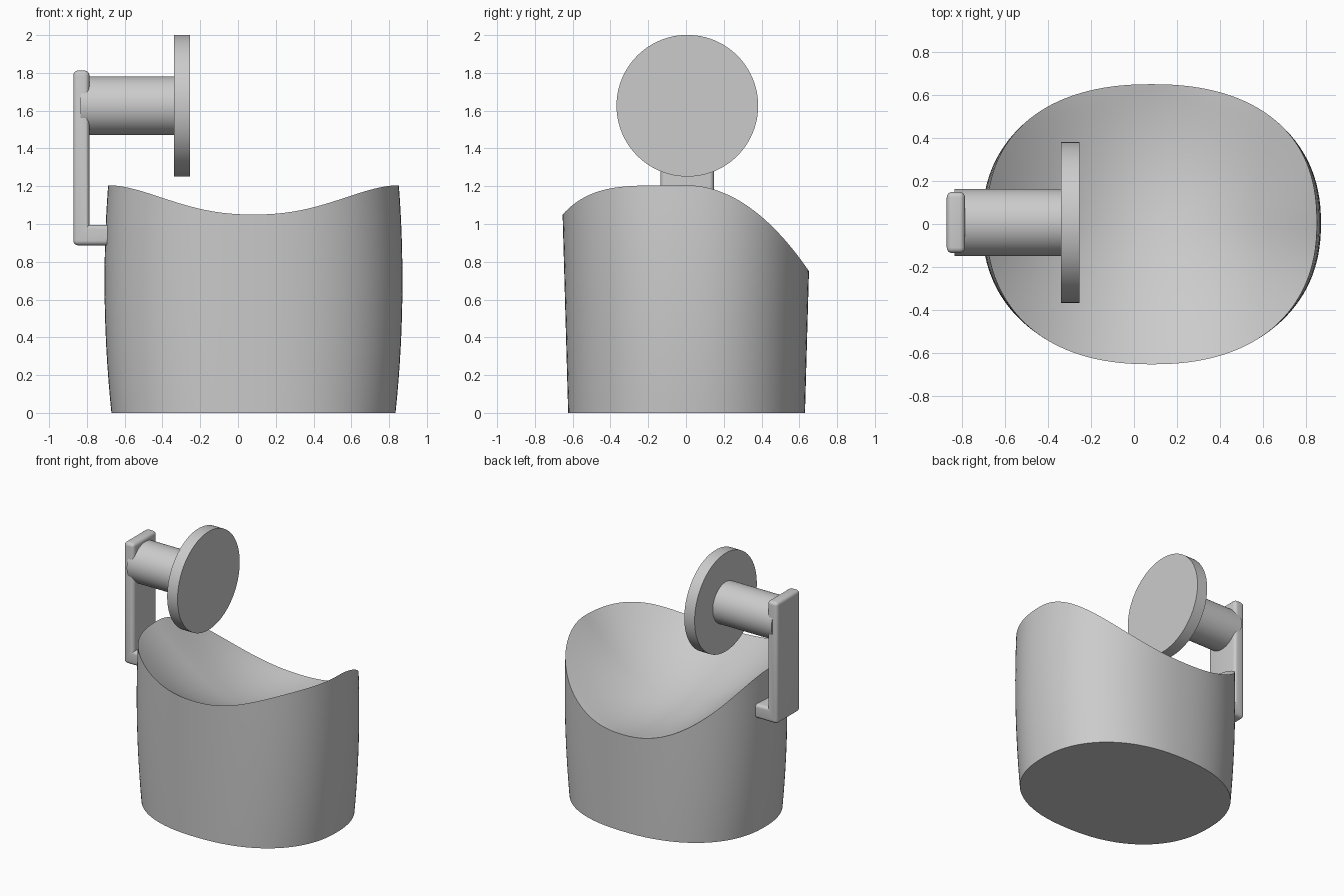
import bpy, bmesh, math
from mathutils import Matrix

if "Cube" in bpy.data.objects:
    bpy.data.objects.remove(bpy.data.objects["Cube"])

grey = bpy.data.materials.new("plain_grey")
grey.use_nodes = True
COLOUR = (0.6, 0.6, 0.6, 1)
grey.diffuse_color = COLOUR
grey.node_tree.nodes["Principled BSDF"].inputs["Base Color"].default_value = COLOUR


def finish(name, bm):
    bmesh.ops.recalc_face_normals(bm, faces=bm.faces)
    mesh = bpy.data.meshes.new(name)
    bm.to_mesh(mesh)
    bm.free()
    mesh.materials.append(grey)
    obj = bpy.data.objects.new(name, mesh)
    bpy.context.collection.objects.link(obj)
    bpy.ops.object.select_all(action="DESELECT")
    obj.select_set(True)
    bpy.context.view_layer.objects.active = obj
    bpy.ops.object.shade_smooth_by_angle(angle=math.radians(35))


# Body: rounded oval wall, slightly barrelled, with a deep dished top
POWER = 2.25
CENTRE_X, CENTRE_Y = 0.082, 0.003
DISH_SAG = 0.14
SEGMENTS, WALL_RINGS, DISH_RINGS = 128, 14, 24


def oval(angle):
    def soften(v):
        return math.copysign(abs(v) ** (2 / POWER), v)
    return soften(math.cos(angle)), soften(math.sin(angle))


def half_size(z):
    return 0.752 + 0.105 * z - 0.075 * z * z, 0.627 + 0.028 * z


def rim_height(v):
    return 1.205 - (0.455 * v ** 2 if v > 0 else 0.155 * abs(v) ** 4.5)


def dish_height(u, v):
    # each crosswise section is an arc hung between the two side rims
    middle = 0.9 - 0.15 * v - DISH_SAG * (1 - v * v)
    edge = (1 - abs(v) ** POWER) ** (1 / POWER)
    return middle + (rim_height(v) - middle) * (u / edge) ** 2


def body():
    bm = bmesh.new()
    directions = [oval(math.tau * i / SEGMENTS) for i in range(SEGMENTS)]

    def point(u, v, k, z, size_z):
        a, b = half_size(size_z)
        return bm.verts.new((CENTRE_X + a * u * k, CENTRE_Y + b * v * k, z))

    rings = []
    for level in range(WALL_RINGS + 1):
        heights = [rim_height(v) * level / WALL_RINGS for u, v in directions]
        rings.append([point(u, v, 1, z, z) for (u, v), z in zip(directions, heights)])
    for step in range(DISH_RINGS - 1, 0, -1):
        k = step / DISH_RINGS
        rings.append([point(u, v, k, dish_height(u * k, v * k), rim_height(v))
                      for u, v in directions])
    for low, high in zip(rings, rings[1:]):
        for i in range(SEGMENTS):
            j = (i + 1) % SEGMENTS
            bm.faces.new((low[i], low[j], high[j], high[i]))
    bm.faces.new(rings[0][::-1])
    middle = point(0, 0, 0, dish_height(0, 0), 1)
    for i in range(SEGMENTS):
        bm.faces.new((rings[-1][i], rings[-1][(i + 1) % SEGMENTS], middle))
    finish("body", bm)


# Round parts lying along x
def cylinder_x(name, x0, x1, radius):
    bm = bmesh.new()
    place = Matrix.Translation(((x0 + x1) / 2, 0.007, 1.626)) @ Matrix.Rotation(math.pi / 2, 4, "Y")
    bmesh.ops.create_cone(bm, cap_ends=True, segments=96, radius1=radius,
                          radius2=radius, depth=x1 - x0, matrix=place)
    finish(name, bm)


# L-shaped bracket: profile in x-z pushed along y, outer edges rounded
def bracket():
    bm = bmesh.new()
    profile = [(-0.872, 0.887), (-0.64, 0.887), (-0.64, 0.995),
               (-0.787, 0.995), (-0.787, 1.812), (-0.872, 1.812)]
    face = bm.faces.new([bm.verts.new((x, -0.135, z)) for x, z in profile])
    pushed = bmesh.ops.extrude_face_region(bm, geom=[face])["geom"]
    bmesh.ops.translate(bm, vec=(0, 0.284, 0),
                        verts=[g for g in pushed if isinstance(g, bmesh.types.BMVert)])
    bmesh.ops.recalc_face_normals(bm, faces=bm.faces)
    outer = [e for e in bm.edges if e.is_convex]
    bmesh.ops.bevel(bm, geom=outer, offset=0.025, segments=5, profile=0.5,
                    affect="EDGES", clamp_overlap=True)
    finish("bracket", bm)


body()
bracket()
cylinder_x("rod", -0.835, -0.3, 0.156)
cylinder_x("disc", -0.34, -0.253, 0.375)
